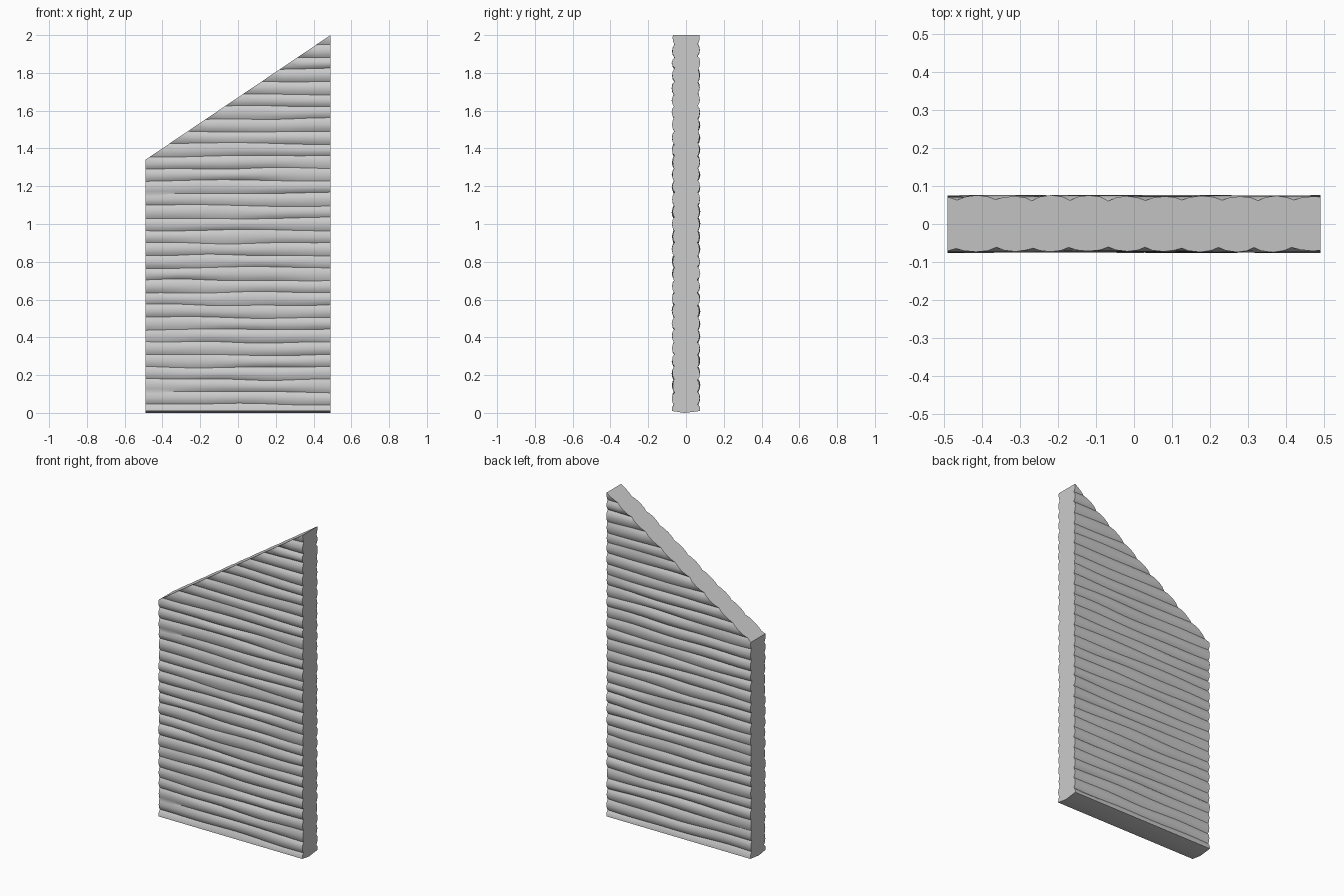
import bpy, bmesh, math, random
from mathutils import Vector

if "Cube" in bpy.data.objects:
    bpy.data.objects.remove(bpy.data.objects["Cube"])

random.seed(7)
HALF, STEP, FIRST, LOGS = 0.49, 0.0657, 0.046, 31
STATIONS = 13


def wave(amp):
    """Small smooth wobble along the length of a log."""
    p, q = random.uniform(0, 6.28), random.uniform(0, 6.28)
    f = random.uniform(3, 6)
    return lambda x: amp * (0.6 * math.sin(f * x + p) + 0.4 * math.sin(2.3 * f * x + q))


def make_side():
    """Groove heights, groove depths and bulges for one face of the wall."""
    return [(wave(0.006), wave(0.003), wave(0.003)) for _ in range(LOGS + 1)]


def side_profile(side, x):
    """Scalloped outline from the bottom up, as (depth, z) pairs."""
    pts = [(0.075, 0.01), (0.073, 0.03)]
    for i in range(LOGS):
        z0 = FIRST + i * STEP + side[i][0](x)
        z1 = FIRST + (i + 1) * STEP + side[i + 1][0](x)
        groove = 0.062 + side[i][1](x)
        bulge = 0.073 + side[i][2](x)
        pts.append((groove, z0))
        for t in (0.2, 0.5, 0.8):
            d = groove + (bulge - groove) * math.sin(math.pi * t) ** 0.7
            pts.append((d, z0 + (z1 - z0) * t))
    return pts


# Stacked-log wall: rings of cross-section along x
front, back = make_side(), make_side()
bm = bmesh.new()
rings = []
for s in range(STATIONS):
    x = -HALF + 2 * HALF * s / (STATIONS - 1)
    ring = [(-d, z) for d, z in side_profile(front, x)]
    ring += [(d, z) for d, z in reversed(side_profile(back, x))]
    ring.append((-0.008, 0.0))
    rings.append([bm.verts.new((x, y, z)) for y, z in ring])
for a, b in zip(rings, rings[1:]):
    n = len(a)
    for i in range(n):
        j = (i + 1) % n
        bm.faces.new((a[i], a[j], b[j], b[i]))
bm.faces.new(rings[0])
bm.faces.new(list(reversed(rings[-1])))

# Sloping top cut
bmesh.ops.bisect_plane(bm, geom=bm.verts[:] + bm.edges[:] + bm.faces[:],
                       plane_co=Vector((-HALF, 0, 1.34)),
                       plane_no=Vector((-0.66, 0, 0.98)).normalized(),
                       clear_outer=True)
rim = [e for e in bm.edges if e.is_boundary]
bmesh.ops.holes_fill(bm, edges=rim, sides=0)
bmesh.ops.recalc_face_normals(bm, faces=bm.faces[:])

mesh = bpy.data.meshes.new("log_wall")
bm.to_mesh(mesh)
bm.free()
wall = bpy.data.objects.new("log_wall", mesh)
bpy.context.collection.objects.link(wall)
bpy.context.view_layer.objects.active = wall
wall.select_set(True)
bpy.ops.object.shade_smooth_by_angle(angle=math.radians(35))
